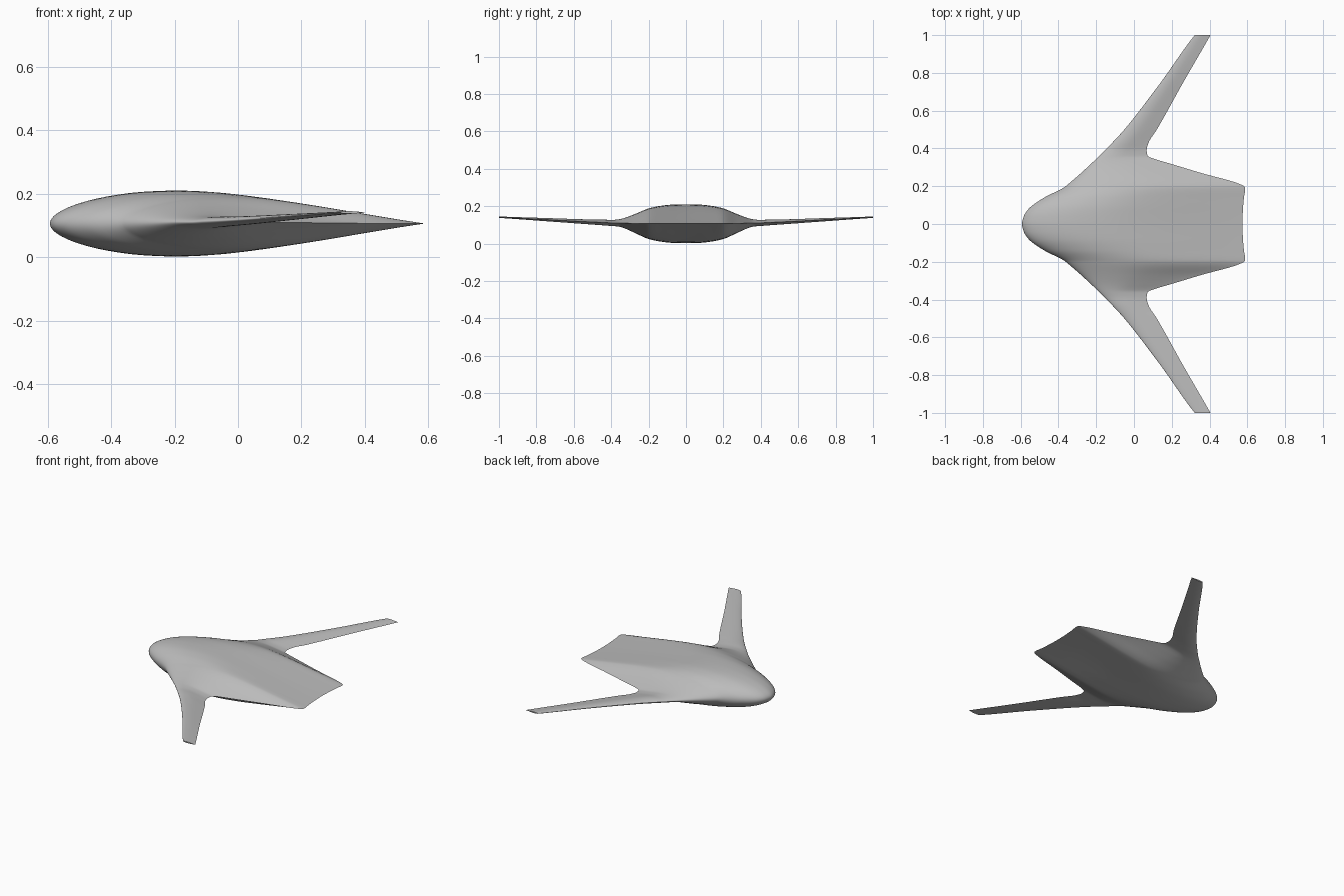
import bpy
import bmesh
import math

cube = bpy.data.objects.get("Cube")
if cube:
    bpy.data.objects.remove(cube, do_unlink=True)

# Half-span stations: span position, leading edge, trailing edge, half thickness, mid height
STATIONS = [
    (0.0, -0.593, 0.574, 0.104, 0.106),
    (0.04, -0.584, 0.575, 0.1035, 0.106),
    (0.08, -0.558, 0.577, 0.102, 0.106),
    (0.14, -0.475, 0.582, 0.095, 0.106),
    (0.18, -0.395, 0.588, 0.087, 0.106),
    (0.195, -0.368, 0.587, 0.083, 0.106),
    (0.208, -0.352, 0.568, 0.079, 0.106),
    (0.27, -0.28, 0.356, 0.052, 0.107),
    (0.32, -0.226, 0.19, 0.031, 0.109),
    (0.347, -0.197, 0.1, 0.022, 0.11),
    (0.36, -0.183, 0.073, 0.0195, 0.11),
    (0.39, -0.153, 0.067, 0.0165, 0.11),
    (0.43, -0.115, 0.077, 0.0155, 0.112),
    (0.5, -0.051, 0.121, 0.0135, 0.115),
    (0.75, 0.142, 0.261, 0.0085, 0.128),
    (0.97, 0.298, 0.388, 0.0043, 0.1395),
    (1.0, 0.322, 0.405, 0.004, 0.141),
]

# Section shape: chord fraction and share of the half thickness
SECTION = [(0, 0), (0.02, 0.31), (0.05, 0.49), (0.1, 0.68), (0.17, 0.85),
           (0.25, 0.96), (0.34, 1), (0.42, 0.97), (0.51, 0.87), (0.6, 0.73),
           (0.68, 0.59), (0.77, 0.42), (0.85, 0.27), (0.93, 0.12), (1, 0)]


def smooth_curve(points, flat_start=False):
    """Return a shape-preserving cubic through (position, value) points."""
    steps = [b[0] - a[0] for a, b in zip(points, points[1:])]
    slopes = [(b[1] - a[1]) / h for a, b, h in zip(points, points[1:], steps)]
    tangents = [0.0 if flat_start else slopes[0]]
    for left, right in zip(slopes, slopes[1:]):
        same = left * right > 0
        tangents.append(2 * left * right / (left + right) if same else 0.0)
    tangents.append(slopes[-1])

    def value(p):
        i = max(k for k in range(len(steps)) if k == 0 or points[k][0] <= p)
        h = steps[i]
        t = (p - points[i][0]) / h
        a, b = points[i][1], points[i + 1][1]
        bend = (1 - t) * h * tangents[i] - t * h * tangents[i + 1]
        ease = t * t * (3 - 2 * t)
        return a + (b - a) * ease + t * (1 - t) * bend
    return value


# Smooth laws along the half span
laws = [smooth_curve([(s[0], s[c]) for s in STATIONS], True) for c in range(1, 5)]
spans = []
for a, b in zip(STATIONS, STATIONS[1:]):
    count = max(2, math.ceil((b[0] - a[0]) / 0.012))
    spans += [a[0] + (b[0] - a[0]) * k / count for k in range(count)]
spans.append(STATIONS[-1][0])
spans = [-s for s in reversed(spans[1:])] + spans

# Rounded section, sampled closely at the nose
root_law = smooth_curve([(math.sqrt(f), t) for f, t in SECTION])
N = 28
samples = [k / N for k in range(N + 1)]
upper = [(s * s, root_law(s)) for s in samples]
lower = [(f, -t) for f, t in reversed(upper[1:-1])]
outline = upper + lower

# Loft the body and both wings as one skin
bm = bmesh.new()
rings = []
for y in spans:
    lead, trail, half, mid = [law(abs(y)) for law in laws]
    rings.append([bm.verts.new((lead + (trail - lead) * f, y, mid + half * t))
                  for f, t in outline])
size = len(outline)
for ring, following in zip(rings, rings[1:]):
    for k in range(size):
        n = (k + 1) % size
        bm.faces.new((ring[k], ring[n], following[n], following[k]))
bm.faces.new(rings[0])
bm.faces.new(rings[-1])
bmesh.ops.recalc_face_normals(bm, faces=bm.faces)
mesh = bpy.data.meshes.new("blended_wing_body")
bm.to_mesh(mesh)
bm.free()
airframe = bpy.data.objects.new("blended_wing_body", mesh)
bpy.context.collection.objects.link(airframe)

# Plain grey skin
grey = bpy.data.materials.new("plain_grey")
grey.use_nodes = True
colour = (0.5, 0.5, 0.5, 1)
grey.diffuse_color = colour
grey.node_tree.nodes["Principled BSDF"].inputs["Base Color"].default_value = colour
mesh.materials.append(grey)

# Smooth shading, sharp trailing edge and tips
bpy.ops.object.select_all(action="DESELECT")
airframe.select_set(True)
bpy.context.view_layer.objects.active = airframe
bpy.ops.object.shade_smooth_by_angle(angle=math.radians(35))
